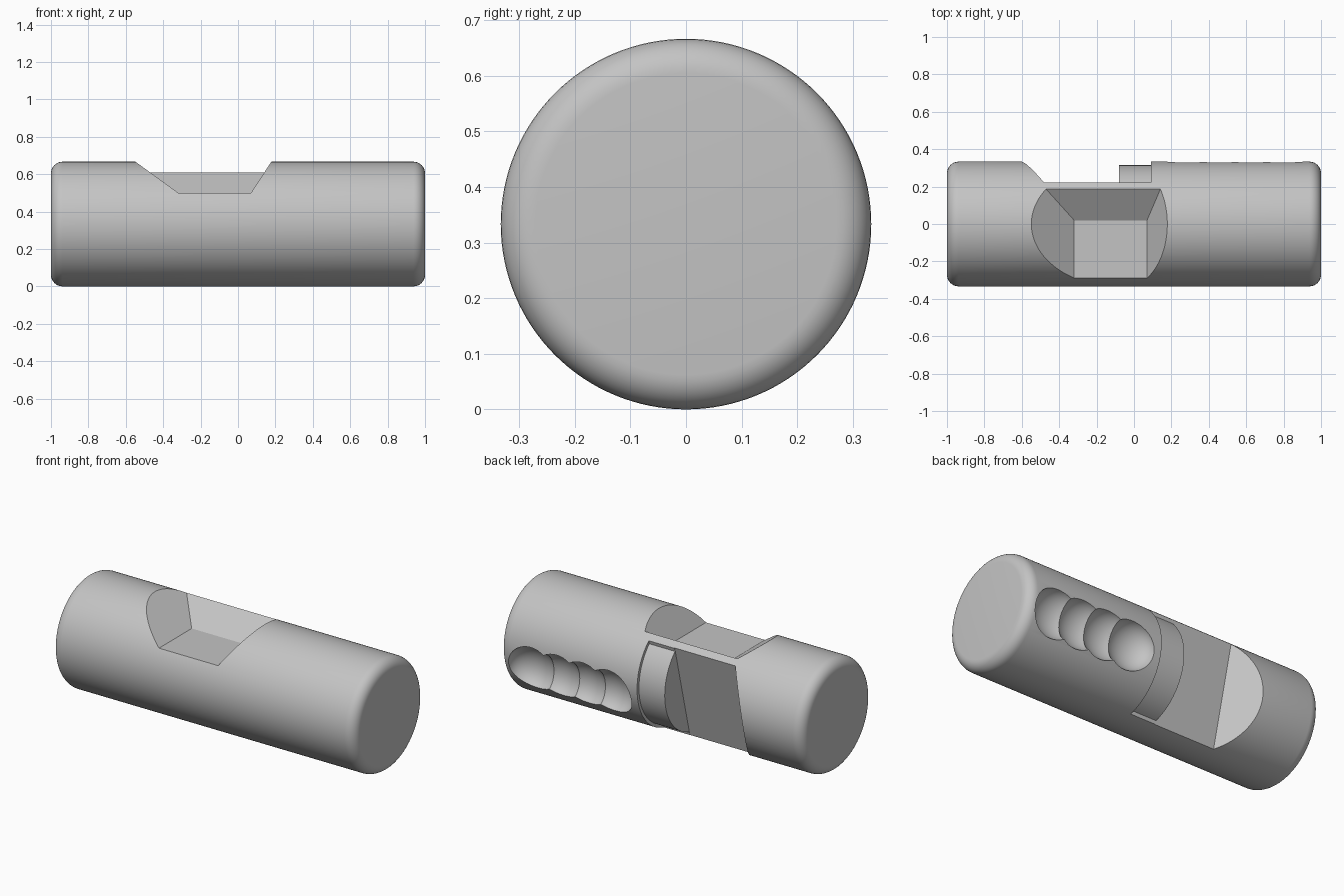
import bpy, bmesh, math
from mathutils import Matrix, Vector

if "Cube" in bpy.data.objects:
    bpy.data.objects.remove(bpy.data.objects["Cube"])

R = 1 / 3
AXIS = Matrix.Translation((0, 0, R))
TILT = AXIS @ Matrix.Rotation(math.radians(-14), 4, 'X')   # frame of the rear features

grey = bpy.data.materials.new("plain_grey")
grey.use_nodes = True
grey.diffuse_color = (0.55, 0.55, 0.55, 1)
grey.node_tree.nodes["Principled BSDF"].inputs["Base Color"].default_value = grey.diffuse_color


def finish(name, bm, matrix):
    bmesh.ops.recalc_face_normals(bm, faces=bm.faces)
    bm.transform(matrix)
    mesh = bpy.data.meshes.new(name)
    bm.to_mesh(mesh)
    bm.free()
    mesh.materials.append(grey)
    obj = bpy.data.objects.new(name, mesh)
    bpy.context.collection.objects.link(obj)
    return obj


def rod(name, radius, length, matrix, fillet=0):
    bm = bmesh.new()
    bmesh.ops.create_cone(bm, cap_ends=True, segments=128, radius1=radius, radius2=radius,
                          depth=length, matrix=Matrix.Rotation(math.pi / 2, 4, 'Y'))
    if fillet:
        rims = [e for e in bm.edges if abs(e.verts[0].co.x - e.verts[1].co.x) < 0.001]
        bmesh.ops.bevel(bm, geom=rims, offset=fillet, segments=8, profile=0.5, affect='EDGES')
    return finish(name, bm, matrix)


def hull(name, points, matrix):
    bm = bmesh.new()
    for p in points:
        bm.verts.new(p)
    bmesh.ops.convex_hull(bm, input=bm.verts)
    return finish(name, bm, matrix)


def cut(target, cutter):
    mod = target.modifiers.new("cut", 'BOOLEAN')
    mod.operation = 'DIFFERENCE'
    mod.solver = 'EXACT'
    mod.object = cutter
    bpy.context.view_layer.objects.active = target
    bpy.ops.object.modifier_apply(modifier=mod.name)
    bpy.data.objects.remove(cutter)


# Rounded cylindrical body
body = rod("body", R, 2, AXIS, fillet=0.062)

# Sloped pocket in the top, open to the front
floor = [(x, y, 0.167) for x in (-0.32, 0.07) for y in (-0.5, 0.02)]
mouth = [(x, y, 0.367) for x in (-0.595, 0.2) for y in (-0.5, 0.325)]
cut(body, hull("pocket_cutter", floor + mouth, AXIS))

# Tilted flat on the back with one sloped end
flat = [(-0.48, 0.154), (-0.08, 0.154), (-0.08, 0.5), (-0.73, 0.5)]
cut(body, hull("flat_cutter", [(x, h, t) for x, h in flat for t in (-0.5, 0.5)], TILT))

# Shallow band beside the flat
band = hull("band_cutter", [(x, h, t) for x in (-0.12, 0.09) for h in (0.156, 0.5)
                            for t in (-0.5, 0.5)], TILT)
cut(band, rod("band_core", 0.315, 1, TILT))
cut(body, band)

# Row of finger scallops on the back
for i in range(4):
    bm = bmesh.new()
    place = Matrix.Translation((0.285 + 0.17 * i, R, 0)) @ Matrix.Diagonal((0.15, 0.11, 0.142, 1))
    bmesh.ops.create_uvsphere(bm, u_segments=40, v_segments=24, radius=1, matrix=place)
    cut(body, finish("scallop_cutter", bm, TILT))

# Smooth shading with sharp cut edges
bpy.ops.object.select_all(action='DESELECT')
body.select_set(True)
bpy.context.view_layer.objects.active = body
bpy.ops.object.shade_smooth_by_angle(angle=math.radians(25))
